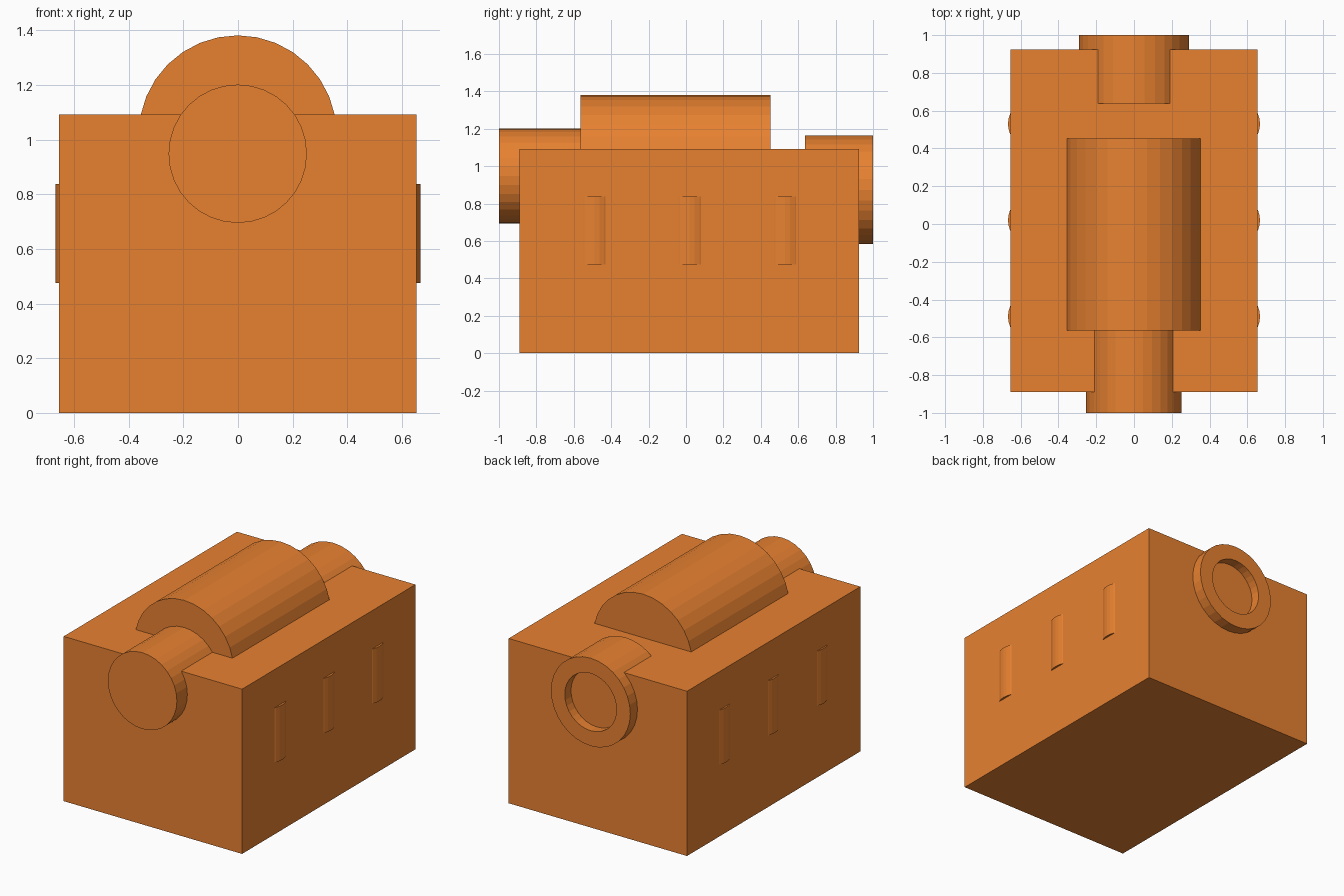
import bpy, bmesh
from math import sin, cos, tau

if "Cube" in bpy.data.objects:
    bpy.data.objects.remove(bpy.data.objects["Cube"])

orange = bpy.data.materials.new("orange")
orange.diffuse_color = (0.8, 0.22, 0.03, 1)
orange.use_nodes = True
orange.node_tree.nodes["Principled BSDF"].inputs["Base Color"].default_value = orange.diffuse_color


def finish(name, bm):
    bmesh.ops.recalc_face_normals(bm, faces=bm.faces)
    mesh = bpy.data.meshes.new(name)
    bm.to_mesh(mesh)
    bm.free()
    mesh.materials.append(orange)
    obj = bpy.data.objects.new(name, mesh)
    bpy.context.collection.objects.link(obj)
    return obj


def box(name, lo, hi):
    bm = bmesh.new()
    bmesh.ops.create_cube(bm, size=1)
    for v in bm.verts:
        v.co = [(a + b) / 2 + c * (b - a) for a, b, c in zip(lo, hi, v.co)]
    return finish(name, bm)


def turned(name, rings, point, sides=32):
    """Solid made of (radius, position) rings; point maps (u, v, position) to xyz."""
    bm = bmesh.new()
    loops = []
    for r, p in rings:
        loops.append([bm.verts.new(point(r * cos(tau * i / sides), r * sin(tau * i / sides), p))
                      for i in range(sides)])
    for a, b in zip(loops, loops[1:]):
        for i in range(sides):
            j = (i + 1) % sides
            bm.faces.new((a[i], a[j], b[j], b[i]))
    bm.faces.new(loops[0])
    bm.faces.new(loops[-1])
    return finish(name, bm)


def along_y(z):
    return lambda u, v, p: (u - 0.001, p, z + v)


# Main housing
box("body", (-0.655, -0.89, 0), (0.653, 0.925, 1.092))

# Half-sunk drum on top
turned("top_drum", [(0.362, -0.563), (0.362, 0.453)], along_y(1.019))

# Solid front shaft
turned("front_shaft", [(0.253, -1.0), (0.253, -0.5)], along_y(0.948))

# Rear pipe with a recessed mouth
turned("rear_pipe", [(0.291, 0.637), (0.291, 1.0), (0.19, 1.0), (0.19, 0.935)], along_y(0.874))

# Shallow rounded ribs on both sides
for side, label in ((-1, "left"), (1, "right")):
    for n, y in enumerate((-0.49, 0.02, 0.53)):
        turned(f"{label}_rib_{n + 1}", [(0.136, 0.475), (0.136, 0.838)],
               lambda u, v, p: (side * 0.531 + u, y + v, p))
